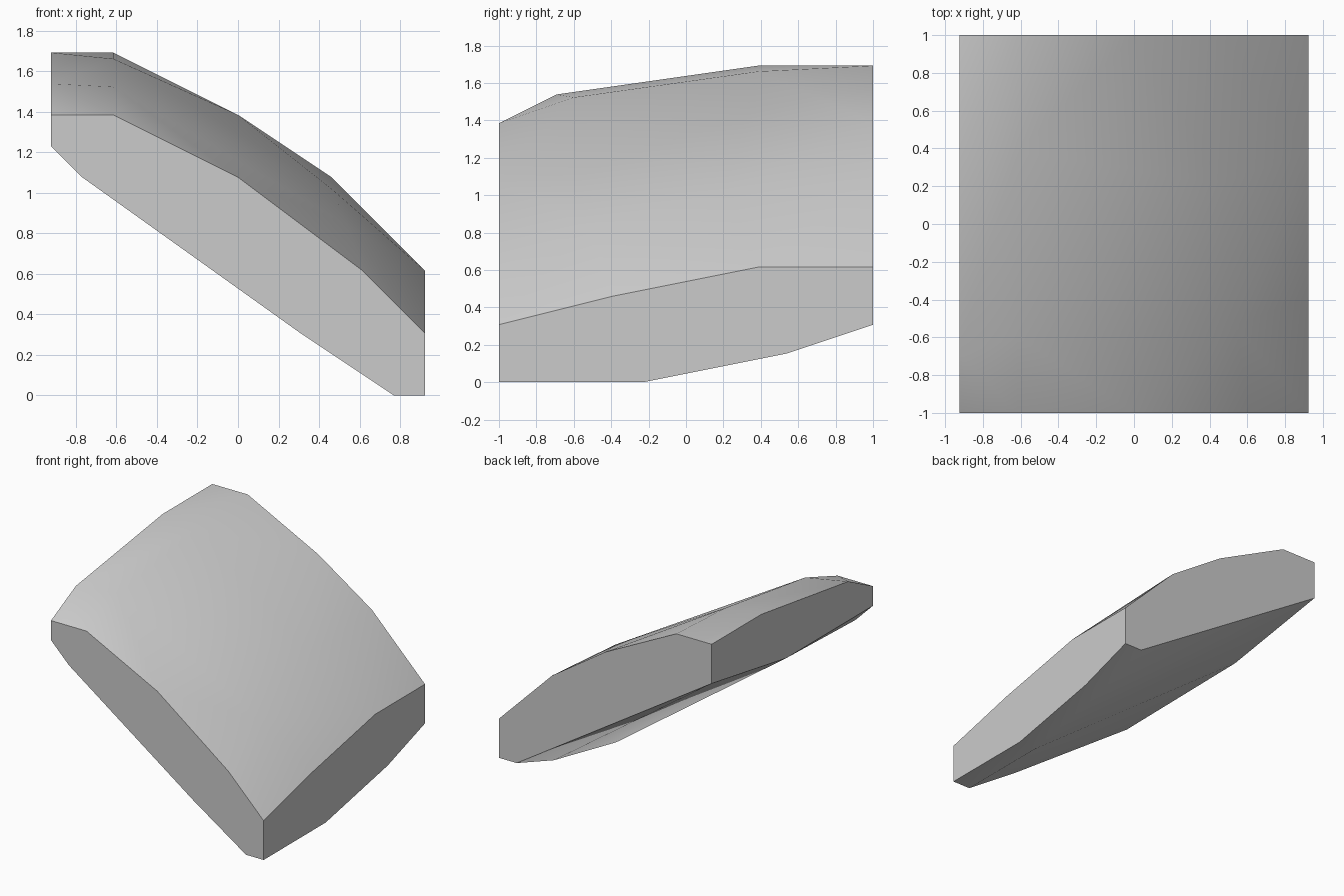
import bpy
import bmesh
import math

cube = bpy.data.objects.get("Cube")
if cube:
    bpy.data.objects.remove(cube, do_unlink=True)

UNIT = 2 / 13          # grid step of the faceted block
HALF_X, HALF_Y = 6, 6.5

# End outlines as (x, z), side outlines as (y, z), in grid steps
front_outline = [(-6, 9), (-4, 9), (0, 7), (4, 4), (6, 2),
                 (6, 0), (5, 0), (2, 2), (-5, 7), (-6, 8)]
back_outline = [(-6, 11), (-4, 11), (0, 9), (3, 7), (6, 4),
                (6, 2), (5, 2), (-6, 9)]
left_side = [(-2.5, 3), (2.5, 4), (-1.5, 0), (3.5, 1)]
right_side = [(-4.5, 10), (2.5, 11), (0.5, 8)]

# Crown bulge on top and the ridge underneath
crown = [(-4, -3.9, 9.9), (-4, 2.5, 10.8), (3.5, -3.5, 5.45), (3, 1.4, 6.63)]
underside = [(5, 3.5, 1), (5, -1.5, 0)]

points = crown + underside
points += [(x, -HALF_Y, z) for x, z in front_outline]
points += [(x, HALF_Y, z) for x, z in back_outline]
points += [(HALF_X, y, z) for y, z in left_side]
points += [(-HALF_X, y, z) for y, z in right_side]

# Wrap the outlines in one convex skin
bm = bmesh.new()
for p in points:
    bm.verts.new([c * UNIT for c in p])
hull = bmesh.ops.convex_hull(bm, input=bm.verts[:])
loose = {g for g in hull["geom_interior"] + hull["geom_unused"]
         if isinstance(g, bmesh.types.BMVert)}
bmesh.ops.delete(bm, geom=list(loose), context="VERTS")
bmesh.ops.dissolve_limit(bm, angle_limit=math.radians(0.5),
                         verts=bm.verts[:], edges=bm.edges[:])
bmesh.ops.recalc_face_normals(bm, faces=bm.faces[:])
mesh = bpy.data.meshes.new("curved_block")
bm.to_mesh(mesh)
bm.free()

block = bpy.data.objects.new("curved_block", mesh)
bpy.context.collection.objects.link(block)

# Plain grey
grey = bpy.data.materials.new("light_grey")
grey.use_nodes = True
colour = (0.6, 0.6, 0.6, 1)
grey.diffuse_color = colour
grey.node_tree.nodes["Principled BSDF"].inputs["Base Color"].default_value = colour
mesh.materials.append(grey)

# Soft crown and underside, crisp border edges
bpy.ops.object.select_all(action="DESELECT")
block.select_set(True)
bpy.context.view_layer.objects.active = block
bpy.ops.object.shade_smooth_by_angle(angle=math.radians(40))
